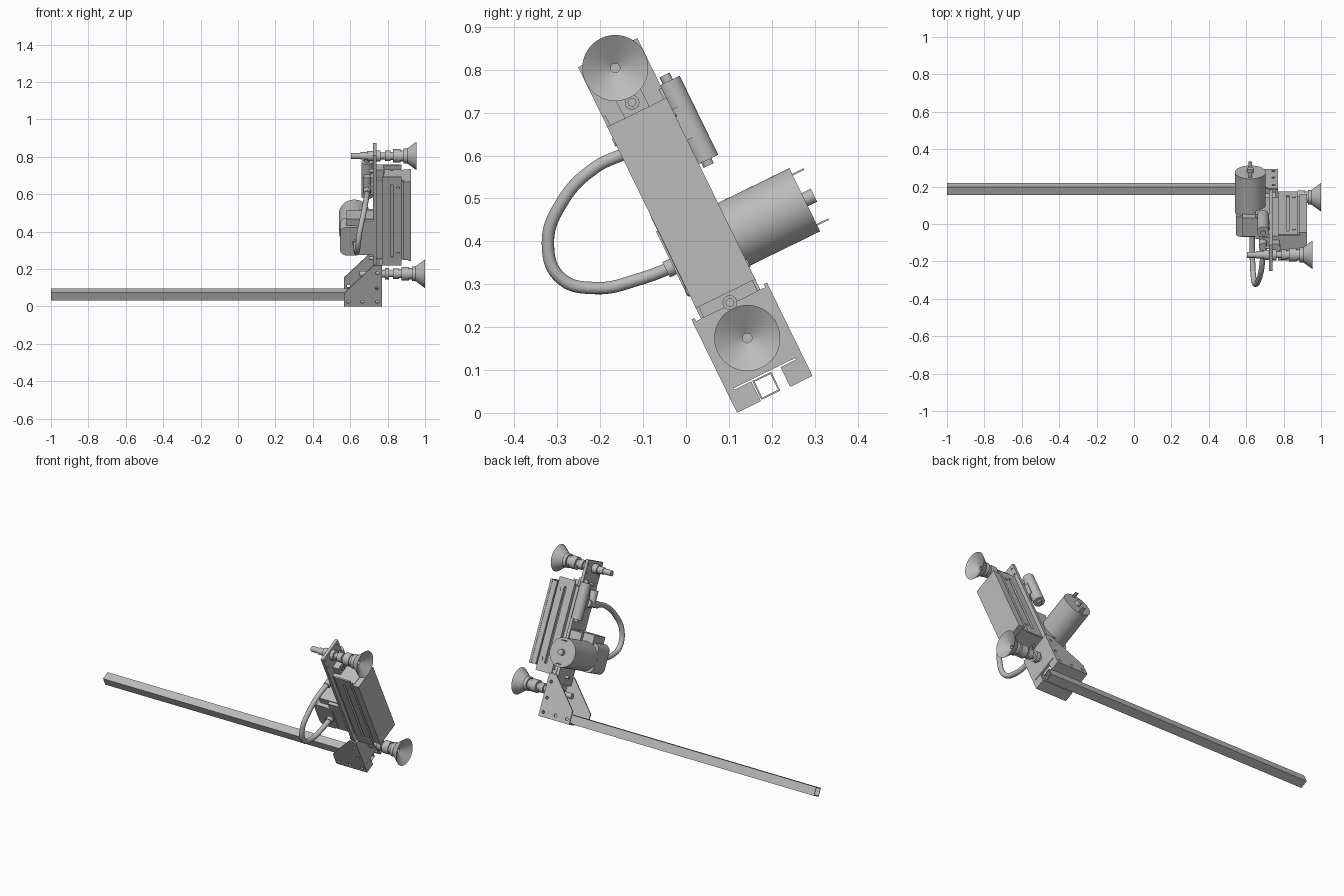
import bpy, bmesh, math
from mathutils import Matrix, Vector

cube = bpy.data.objects.get("Cube")
if cube:
    bpy.data.objects.remove(cube, do_unlink=True)

grey = bpy.data.materials.new("light grey")
grey.use_nodes = True
grey.diffuse_color = (0.5, 0.5, 0.5, 1)
grey.node_tree.nodes["Principled BSDF"].inputs["Base Color"].default_value = (0.5, 0.5, 0.5, 1)

# Parts are laid out upright as (x, w across, u along), then the whole tool is tilted
TILT = Matrix.Rotation(math.radians(26.05), 4, 'X') @ Matrix.Translation((0, 0.205, 0))
AXES = {'x': Vector((1, 0, 0)), 'w': Vector((0, 1, 0)), 'u': Vector((0, 0, 1))}


def box(bm, x, w, u):
    size = (x[1] - x[0], w[1] - w[0], u[1] - u[0])
    mid = ((x[0] + x[1]) / 2, (w[0] + w[1]) / 2, (u[0] + u[1]) / 2)
    return bmesh.ops.create_cube(bm, size=1, matrix=Matrix.Translation(mid) @ Matrix.Diagonal((*size, 1)))


def cyl(bm, axis, start, length, r, sides=32, r2=None):
    d = AXES[axis]
    m = Matrix.Translation(Vector(start) + d * length / 2) @ d.to_track_quat('Z', 'Y').to_matrix().to_4x4()
    bmesh.ops.create_cone(bm, cap_ends=True, segments=sides, radius1=r,
                          radius2=r if r2 is None else r2, depth=length, matrix=m)


def prism(bm, points, offset):
    face = bm.faces.new([bm.verts.new(p) for p in points])
    new = bmesh.ops.extrude_face_region(bm, geom=[face])["geom"]
    bmesh.ops.translate(bm, verts=[v for v in new if isinstance(v, bmesh.types.BMVert)], vec=offset)


def part(name, bm, smooth=False, cutter=None):
    bmesh.ops.recalc_face_normals(bm, faces=bm.faces)
    bm.transform(TILT)
    mesh = bpy.data.meshes.new(name)
    bm.to_mesh(mesh)
    bm.free()
    mesh.materials.append(grey)
    ob = bpy.data.objects.new(name, mesh)
    bpy.context.collection.objects.link(ob)
    if cutter:
        tool = part(name + " cutter", cutter)
        tool.hide_render = True
        mod = ob.modifiers.new("holes", 'BOOLEAN')
        mod.operation, mod.solver, mod.object = 'DIFFERENCE', 'EXACT', tool
        bpy.context.view_layer.update()
        baked = bpy.data.meshes.new_from_object(ob.evaluated_get(bpy.context.evaluated_depsgraph_get()))
        ob.modifiers.clear()
        ob.data = baked
        bpy.data.objects.remove(tool, do_unlink=True)
    if smooth:
        bpy.ops.object.select_all(action='DESELECT')
        ob.select_set(True)
        bpy.context.view_layer.objects.active = ob
        bpy.ops.object.shade_smooth_by_angle(angle=math.radians(35))
    return ob


# Hollow square beam
W0, U0 = -0.009, -0.0255
bm, cut = bmesh.new(), bmesh.new()
for target, h, ends in ((bm, 0.0245, (-1, 0.75)), (cut, 0.0205, (-1.1, 0.9))):
    box(target, ends, (W0 - h, W0 + h), (U0 - h, U0 + h))
part("beam", bm, cutter=cut)

# Bracket: face sheet with notch and bend slot
bm, cut = bmesh.new(), bmesh.new()
box(bm, (0.755, 0.77), (-0.098, 0.098), (-0.052, 0.182))
box(cut, (0.7, 0.8), (-0.036, 0.04), (-0.1, -0.001))
box(cut, (0.7, 0.8), (-0.08, 0.08), (-0.001, 0.003))
cyl(cut, 'x', (0.7, 0, 0.186), 0.1, 0.009)
part("bracket_face", bm, cutter=cut)

# Bracket gussets with bolt holes
for side, w in (("right", -0.098), ("left", 0.09)):
    bm, cut = bmesh.new(), bmesh.new()
    outline = ((0.567, -0.052), (0.567, 0.025), (0.725, 0.19), (0.768, 0.19), (0.768, -0.052))
    prism(bm, [(x, w, u) for x, u in outline], (0, 0.008, 0))
    for x, u in ((0.59, -0.025), (0.665, -0.025), (0.745, -0.025), (0.745, 0.055), (0.745, 0.145)):
        cyl(cut, 'w', (x, w - 0.02, u), 0.05, 0.009, 20)
    part(side + "_gusset", bm, cutter=cut)

# Bracket floor strips either side of the beam
for side, w in (("right", (-0.096, -0.036)), ("left", (0.04, 0.096))):
    bm = bmesh.new()
    box(bm, (0.567, 0.765), w, (-0.052, -0.044))
    part(side + "_bracket_floor", bm)

# Long backing plate with through holes
bm, cut = bmesh.new(), bmesh.new()
box(bm, (0.722, 0.74), (-0.077, 0.077), (0.14, 0.835))
for u in (0.186, 0.706):
    cyl(cut, 'x', (0.6, 0, u), 0.3, 0.009)
for u in (0.76, 0.81):
    for w in (-0.06, 0.06):
        cyl(cut, 'x', (0.6, w, u), 0.3, 0.006, 16)
part("backing_plate", bm, cutter=cut)

# Grooved slide body
half = [(0.738, 0.055), (0.77, 0.055), (0.77, 0.077), (0.815, 0.077), (0.815, 0.06),
        (0.83, 0.06), (0.83, 0.077), (0.873, 0.077), (0.873, 0.062), (0.89, 0.062)]
bm = bmesh.new()
prism(bm, [(x, w, 0.209) for x, w in half] + [(x, -w, 0.209) for x, w in reversed(half)], (0, 0, 0.471))
part("slide_body", bm)

# Mounting tabs with washers at each end of the slide
for end, u, span in (("lower", 0.186, (0.165, 0.215)), ("upper", 0.706, (0.675, 0.728))):
    bm, cut = bmesh.new(), bmesh.new()
    box(bm, (0.74, 0.778), (-0.032, 0.032), span)
    cyl(bm, 'x', (0.776, 0, u), 0.008, 0.017)
    cyl(cut, 'x', (0.7, 0, u), 0.2, 0.009)
    part(end + "_mounting_tab", bm, cutter=cut)
    bm = bmesh.new()
    for w in (-0.077, 0.069):
        box(bm, (0.77, 0.873), (w, w + 0.008), (u - 0.004, 0.23) if u < 0.5 else (0.66, u))
    part(end + "_slide_cheeks", bm)

# Front cover and its face plate
bm = bmesh.new()
box(bm, (0.882, 0.912), (-0.075, 0.075), (0.212, 0.677))
box(bm, (0.912, 0.925), (-0.077, 0.077), (0.209, 0.68))
part("front_cover", bm)

# Cheek screws
bm = bmesh.new()
for u in (0.25, 0.64):
    for w in (-0.08, 0.074):
        cyl(bm, 'w', (0.855, w, u), 0.006, 0.01, 16)
part("cheek_screws", bm, True)

# Suction cups: spun profile of stem, nuts, sleeve and cone
profile = [(0.605, 0), (0.605, 0.016), (0.655, 0.016), (0.655, 0.02), (0.69, 0.02), (0.69, 0.027),
           (0.722, 0.027), (0.722, 0.02), (0.74, 0.02), (0.74, 0.03), (0.762, 0.03), (0.762, 0.018),
           (0.785, 0.018), (0.785, 0.028), (0.815, 0.028), (0.815, 0.022), (0.828, 0.022),
           (0.828, 0.036), (0.868, 0.036), (0.868, 0.03), (0.885, 0.03), (0.885, 0.04), (0.905, 0.04),
           (0.955, 0.077), (0.915, 0.011), (0.9, 0.011), (0.9, 0)]
for end, u, shift in (("lower", 0.094, 0.045), ("upper", 0.795, 0)):
    bm = bmesh.new()
    ring = [bm.verts.new((x + shift, 0, u + r)) for x, r in profile]
    edges = [bm.edges.new(pair) for pair in zip(ring, ring[1:])]
    bmesh.ops.spin(bm, geom=ring + edges, cent=(0, 0, u), axis=(1, 0, 0), angle=math.tau,
                   steps=48, use_duplicate=False)
    bmesh.ops.remove_doubles(bm, verts=bm.verts, dist=0.0001)
    part(end + "_suction_cup", bm, True)

# Pump motor with hub and terminals
bm = bmesh.new()
cyl(bm, 'w', (0.622, 0.03, 0.325), 0.232, 0.082, 64)
cyl(bm, 'w', (0.622, 0.26, 0.325), 0.026, 0.017)
for side in (-1, 1):
    box(bm, (0.612, 0.632), (0.26, 0.292), (0.325 + side * 0.065 - 0.002, 0.325 + side * 0.065 + 0.002))
part("pump_motor", bm, True)

# Pump head with rounded edges, and its mounting block
bm = bmesh.new()
box(bm, (0.545, 0.665), (-0.082, 0.035), (0.243, 0.41))
long_edges = [e for e in bm.edges if abs(e.verts[0].co.y - e.verts[1].co.y) > 0.05]
bmesh.ops.bevel(bm, geom=long_edges, offset=0.035, segments=6, profile=0.5, affect='EDGES')
part("pump_head", bm, True)
bm = bmesh.new()
box(bm, (0.65, 0.724), (-0.078, 0.07), (0.243, 0.445))
box(bm, (0.58, 0.724), (-0.06, 0.05), (0.4, 0.45))
part("pump_mount", bm)

# Filter canister with end fitting and clamp
bm = bmesh.new()
cyl(bm, 'u', (0.69, 0.096, 0.508), 0.205, 0.031, 40)
cyl(bm, 'u', (0.69, 0.096, 0.495), 0.235, 0.013, 24)
part("filter", bm, True)
bm = bmesh.new()
box(bm, (0.685, 0.724), (0.03, 0.1), (0.57, 0.65))
part("filter_clamp", bm)

# Hose fittings
bm = bmesh.new()
cyl(bm, 'w', (0.69, -0.075, 0.605), 0.1, 0.02, 24)
cyl(bm, 'u', (0.69, -0.01, 0.59), 0.09, 0.022, 24)
cyl(bm, 'w', (0.632, -0.1, 0.32), 0.03, 0.02, 24)
box(bm, (0.69, 0.724), (-0.03, 0.02), (0.58, 0.63))
part("hose_fittings", bm, True)

# Looping hose
path = [(0.69, -0.13, 0.61), (0.685, -0.215, 0.57), (0.67, -0.29, 0.49), (0.65, -0.322, 0.395),
        (0.64, -0.293, 0.315), (0.634, -0.21, 0.291), (0.632, -0.108, 0.312), (0.632, -0.015, 0.347)]
curve = bpy.data.curves.new("hose", 'CURVE')
curve.dimensions = '3D'
curve.bevel_depth, curve.bevel_resolution, curve.resolution_u = 0.0145, 5, 10
curve.use_fill_caps = True
spline = curve.splines.new('BEZIER')
spline.bezier_points.add(len(path) - 1)
for point, co in zip(spline.bezier_points, path):
    point.co = co
    point.handle_left_type = point.handle_right_type = 'AUTO'
curve.materials.append(grey)
bpy.context.collection.objects.link(bpy.data.objects.new("hose", curve))
